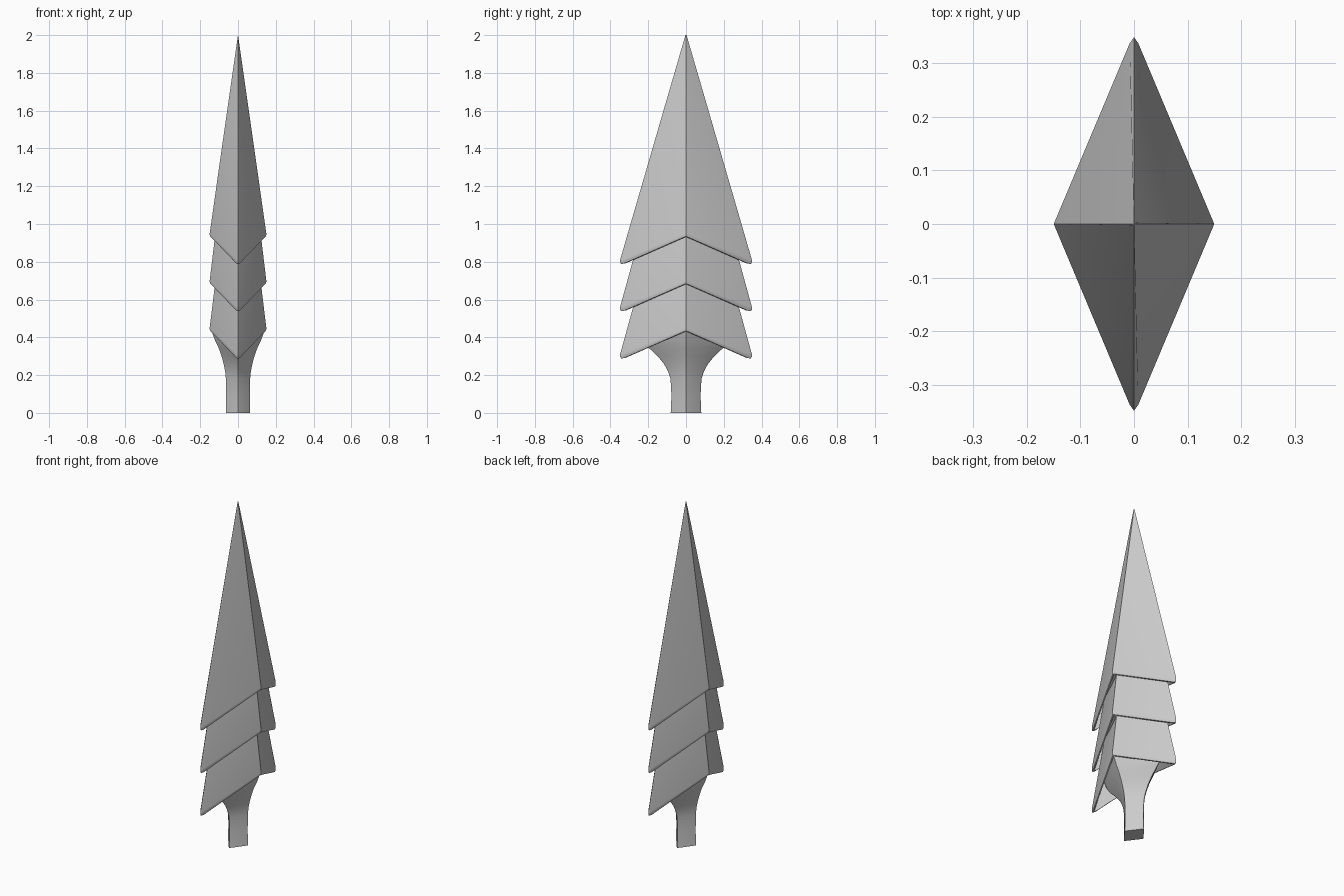
import bpy
import math

if "Cube" in bpy.data.objects:
    bpy.data.objects.remove(bpy.data.objects["Cube"], do_unlink=True)

grey = bpy.data.materials.new("plain grey")
grey.use_nodes = True
COLOUR = (0.6, 0.6, 0.6, 1)
grey.diffuse_color = COLOUR
grey.node_tree.nodes["Principled BSDF"].inputs["Base Color"].default_value = COLOUR


def section(a, za, b, zb):
    """Diamond ring with sharp side corners and softly rounded front/back ridges."""
    w = min(0.008, a * 0.3)
    t = w / a * 0.6
    x, y, z = w, b * (1 - t), zb + (za - zb) * t * 0.4
    return [(a, 0, za), (x, y, z), (0, b, zb), (-x, y, z),
            (-a, 0, za), (-x, -y, z), (0, -b, zb), (x, -y, z)]


def loft(name, rings, cap_first=False, cap_last=False, angle=30):
    """Skin a stack of diamond rings, given as (x radius, z, y radius, z)."""
    verts = [v for ring in rings for v in section(*ring)]
    n = 8
    faces = [(k * n + i, k * n + (i + 1) % n, (k + 1) * n + (i + 1) % n, (k + 1) * n + i)
             for k in range(len(rings) - 1) for i in range(n)]
    if cap_first:
        faces.append(tuple(reversed(range(n))))
    if cap_last:
        faces.append(tuple(range(len(verts) - n, len(verts))))
    mesh = bpy.data.meshes.new(name)
    mesh.from_pydata(verts, [], faces)
    mesh.materials.append(grey)
    obj = bpy.data.objects.new(name, mesh)
    bpy.context.collection.objects.link(obj)
    bpy.ops.object.select_all(action="DESELECT")
    obj.select_set(True)
    bpy.context.view_layer.objects.active = obj
    bpy.ops.object.shade_smooth_by_angle(angle=math.radians(angle))
    return obj


def rim(z):
    """Rounded lower lip of a tier, from underside to outer face; z is the side corner."""
    return [(0.140, z - 0.018, 0.328, z - 0.159),
            (0.147, z - 0.015, 0.342, z - 0.162),
            (0.150, z - 0.007, 0.349, z - 0.154),
            (0.150, z, 0.349, z - 0.140)]


# Flared stem, running up to the hollow under the lowest tier
stem = [(0.0, 0.064, 0.081), (0.09, 0.063, 0.077), (0.18, 0.064, 0.082),
        (0.22, 0.068, 0.095), (0.26, 0.076, 0.117), (0.30, 0.087, 0.150),
        (0.345, 0.103, 0.198), (0.385, 0.122, 0.226), (0.432, 0.140, 0.247)]
loft("stem", [(a, z, b, z) for z, a, b in stem], cap_first=True)

# Three overlapping tiers, each with a hollow underside
neck = [(0.122, 0.68, 0.247, 0.68), (0.122, 0.932, 0.247, 0.932)]
root = (0.140, 0.432, 0.247, 0.432)
loft("lower_tier", [root] + rim(0.45) + [neck[0]])
loft("middle_tier", [neck[0]] + rim(0.70) + [neck[1]])
loft("pointed_top", [neck[1]] + rim(0.95) + [(0.0015, 1.99, 0.003, 2.0)], cap_last=True)
